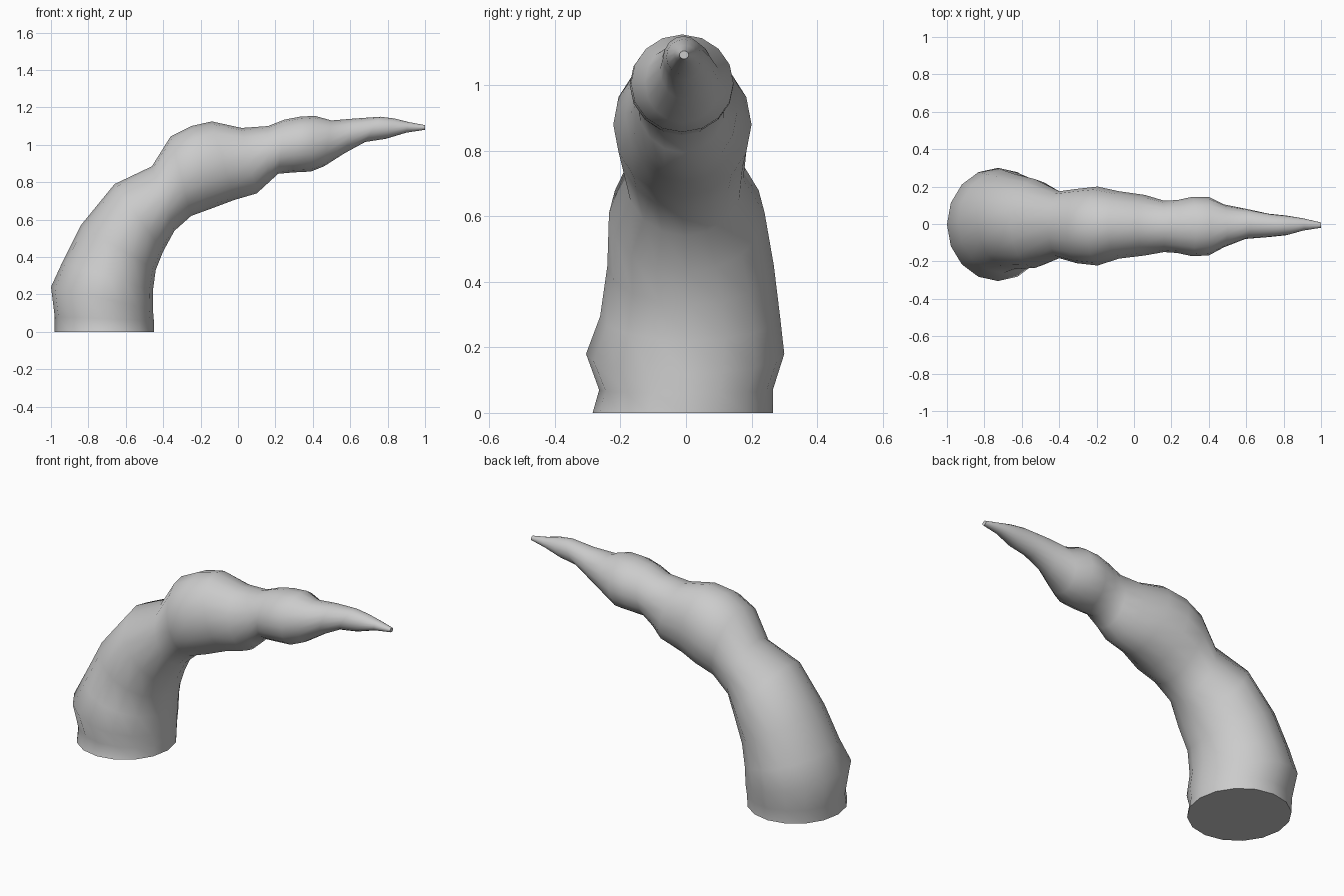
import bpy, bmesh
from math import cos, sin, pi, radians
from mathutils import Vector

SIDES = 16
# Cross-sections: outer x, outer z, inner x, inner z, y min, y max
rings = [
    (-.98, 0, -.45, 0, -.285, .265),
    (-.98, .08, -.45, .06, -.265, .265),
    (-1.0, .24, -.455, .12, -.305, .30),
    (-.94, .37, -.455, .22, -.262, .287),
    (-.84, .57, -.44, .33, -.24, .268),
    (-.66, .79, -.40, .43, -.235, .24),
    (-.46, .885, -.34, .54, -.183, .175),
    (-.36, 1.045, -.25, .62, -.21, .188),
    (-.25, 1.10, -.14, .66, -.222, .20),
    (-.14, 1.125, -.02, .705, -.185, .175),
    (.02, 1.09, .10, .74, -.168, .155),
    (.16, 1.10, .16, .795, -.15, .125),
    (.25, 1.135, .215, .845, -.155, .128),
    (.33, 1.15, .29, .852, -.172, .145),
    (.41, 1.155, .39, .857, -.168, .145),
    (.50, 1.13, .46, .885, -.125, .105),
    (.62, 1.14, .57, .955, -.08, .082),
    (.76, 1.15, .68, 1.015, -.07, .055),
    (.84, 1.14, .79, 1.032, -.06, .045),
    (.91, 1.122, .90, 1.065, -.035, .03),
    (1.0, 1.105, 1.0, 1.08, -.02, .008),
]

# Curved tapering horn, lofted through the sections
bm = bmesh.new()
loops = []
for ox, oz, ix, iz, y0, y1 in rings:
    outer, inner = Vector((ox, 0, oz)), Vector((ix, 0, iz))
    mid, half = (outer + inner) / 2, (outer - inner) / 2
    mid.y = (y0 + y1) / 2
    loop = []
    for k in range(SIDES):
        a = 2 * pi * k / SIDES
        loop.append(bm.verts.new(mid + half * cos(a) + Vector((0, (y1 - y0) / 2 * sin(a), 0))))
    loops.append(loop)
for a, b in zip(loops, loops[1:]):
    for k in range(SIDES):
        n = (k + 1) % SIDES
        bm.faces.new((a[k], a[n], b[n], b[k]))

# Flat base and tip caps
bm.faces.new(loops[0])
bm.faces.new(loops[-1])
bmesh.ops.recalc_face_normals(bm, faces=bm.faces)
mesh = bpy.data.meshes.new("curved_horn")
bm.to_mesh(mesh)
bm.free()
horn = bpy.data.objects.new("curved_horn", mesh)
bpy.context.collection.objects.link(horn)
bpy.context.view_layer.objects.active = horn
horn.select_set(True)
bpy.ops.object.shade_smooth_by_angle(angle=radians(60))
